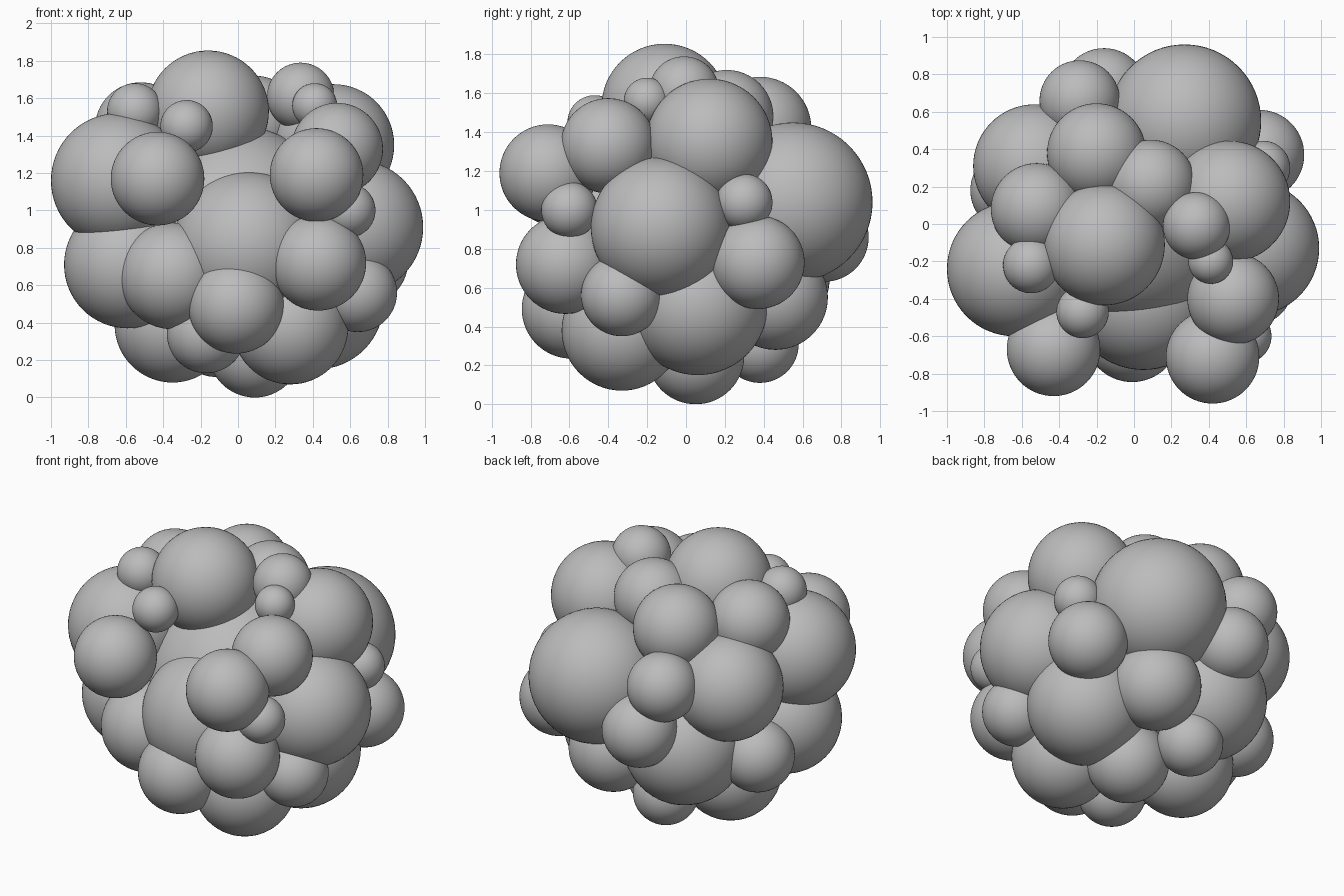
import bpy
from mathutils import Vector

default_cube = bpy.data.objects.get("Cube")
if default_cube:
    bpy.data.objects.remove(default_cube, do_unlink=True)

# One plain grey for the whole cluster
GREY = (0.5, 0.5, 0.5, 1.0)
grey = bpy.data.materials.new("plain grey")
grey.use_nodes = True
grey.diffuse_color = GREY
grey.node_tree.nodes["Principled BSDF"].inputs["Base Color"].default_value = GREY


def add_lobe(name, x, y, z, radius):
    """Smooth round lobe, overlapping its neighbours."""
    bpy.ops.mesh.primitive_uv_sphere_add(
        segments=64, ring_count=32, radius=radius, location=Vector((x, y, z)))
    lobe = bpy.context.object
    lobe.name = name
    lobe.data.materials.append(grey)
    bpy.ops.object.shade_smooth()


# Lobes around the crown: name, centre x, y, z, radius
crown = [
    ("crown_lobe", -.16, -.11, 1.53, .325),
    ("crown_front_bead", -.275, -.47, 1.45, .14),
    ("crown_left_bead", .41, -.2, 1.56, .12),
    ("crown_left_knob", .335, -.01, 1.61, .18),
    ("crown_left_lobe", .51, .12, 1.35, .325),
    ("crown_back_lobe", -.2, .38, 1.42, .265),
    ("crown_back_left_lobe", .09, .21, 1.48, .24),
    ("crown_right_lobe", -.52, .08, 1.44, .245),
    ("crown_right_bead", -.55, -.22, 1.53, .15),
    ("crown_front_left_knob", .53, -.4, 1.33, .245),
]

# Lobes around the waist
waist = [
    ("upper_right_lobe", -.64, -.24, 1.16, .36),
    ("front_right_knob", -.43, -.67, 1.17, .25),
    ("front_left_knob", .42, -.71, 1.19, .25),
    ("front_left_bead", .59, -.6, 1.0, .145),
    ("front_core", .05, -.38, .81, .4),
    ("front_right_lobe", -.35, -.44, .65, .285),
    ("front_left_lobe", .43, -.62, .72, .255),
    ("left_lobe", .63, -.13, .91, .36),
    ("left_bead", .69, .3, 1.04, .145),
    ("left_back_knob", .67, .37, .73, .24),
    ("back_lobe", .27, .55, 1.04, .41),
    ("back_upper_knob", -.29, .66, 1.16, .215),
    ("back_lower_knob", -.16, .71, .86, .23),
    ("back_right_lobe", -.53, .31, 1.09, .33),
    ("right_lobe", -.59, -.2, .71, .34),
]

# Lobes around the base
base = [
    ("base_front_knob", -.01, -.59, .49, .255),
    ("base_front_small_knob", -.17, -.41, .34, .21),
    ("base_front_left_lobe", .28, -.33, .38, .31),
    ("base_left_knob", .64, -.33, .56, .21),
    ("base_left_lobe", .42, .06, .51, .36),
    ("base_back_left_lobe", .21, .46, .55, .27),
    ("base_back_lobe", -.25, .37, .66, .37),
    ("base_back_knob", -.12, .38, .31, .2),
    ("base_right_knob", -.65, .18, .62, .225),
    ("base_right_lobe", -.35, .03, .39, .31),
    ("base_bottom_knob", .09, .05, .25, .25),
]

for group in (crown, waist, base):
    for lobe_spec in group:
        add_lobe(*lobe_spec)

# Solid heart behind the gaps between lobes
add_lobe("heart", 0, 0, .9, .55)
